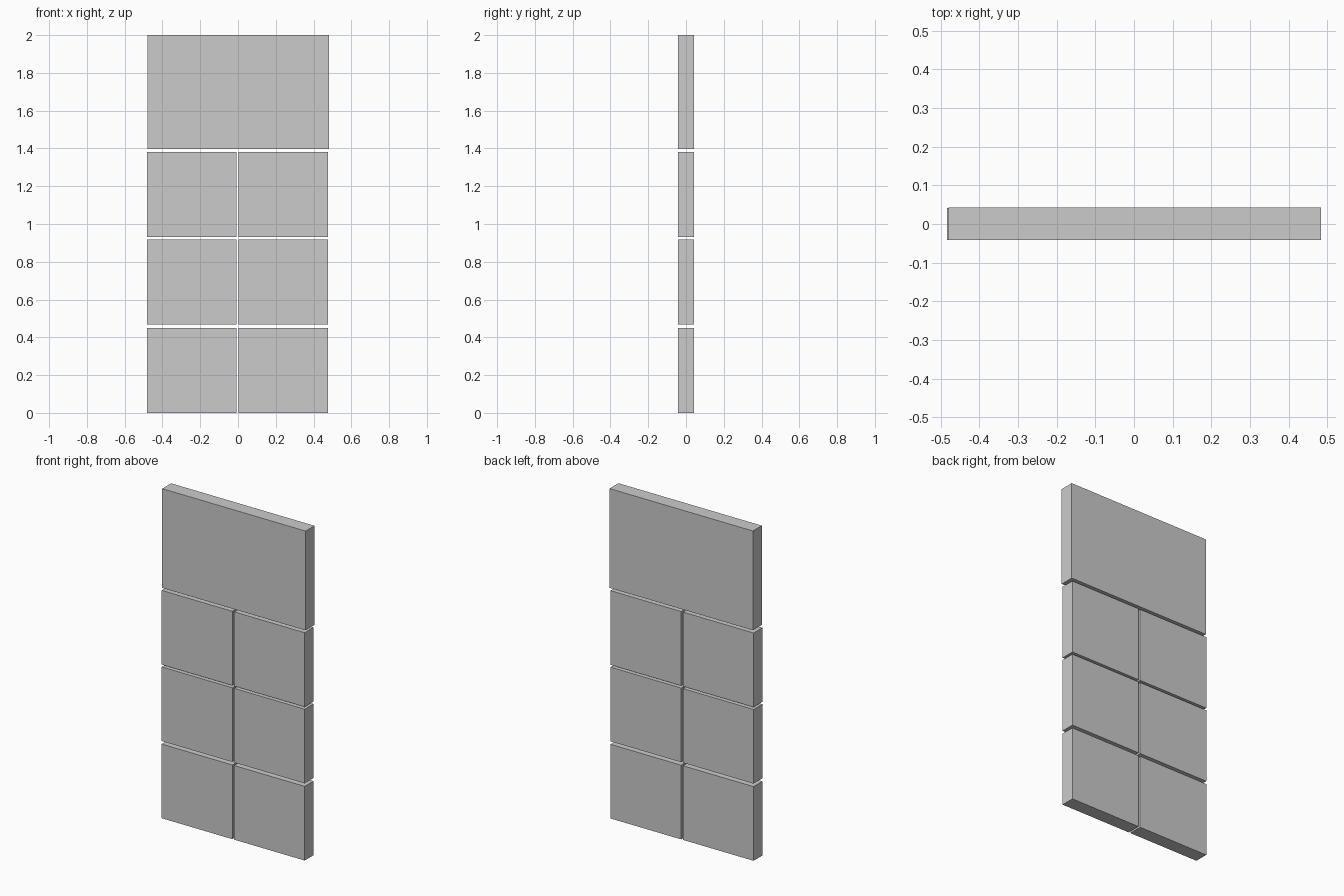
import bpy

if "Cube" in bpy.data.objects:
    bpy.data.objects.remove(bpy.data.objects["Cube"])


def panel(name, x0, x1, z0, z1, y0=-0.042, y1=0.042):
    """Flat slab spanning the given extents."""
    bpy.ops.mesh.primitive_cube_add(
        size=1, location=((x0 + x1) / 2, (y0 + y1) / 2, (z0 + z1) / 2))
    ob = bpy.context.object
    ob.name = name
    ob.scale = (x1 - x0, y1 - y0, z1 - z0)
    bpy.ops.object.transform_apply(location=False, rotation=False, scale=True)
    return ob


# Wide top panel
panel("top_panel", -0.479, 0.483, 1.398, 2.0, -0.042, 0.043)

# Three rows of paired lower panels
columns = {"left": (-0.483, -0.009), "right": (0.003, 0.477)}
rows = {"bottom": (0.0, 0.45), "middle": (0.468, 0.918), "upper": (0.932, 1.382)}
for row, (z0, z1) in rows.items():
    for side, (x0, x1) in columns.items():
        panel(f"{row}_{side}_panel", x0, x1, z0, z1)
